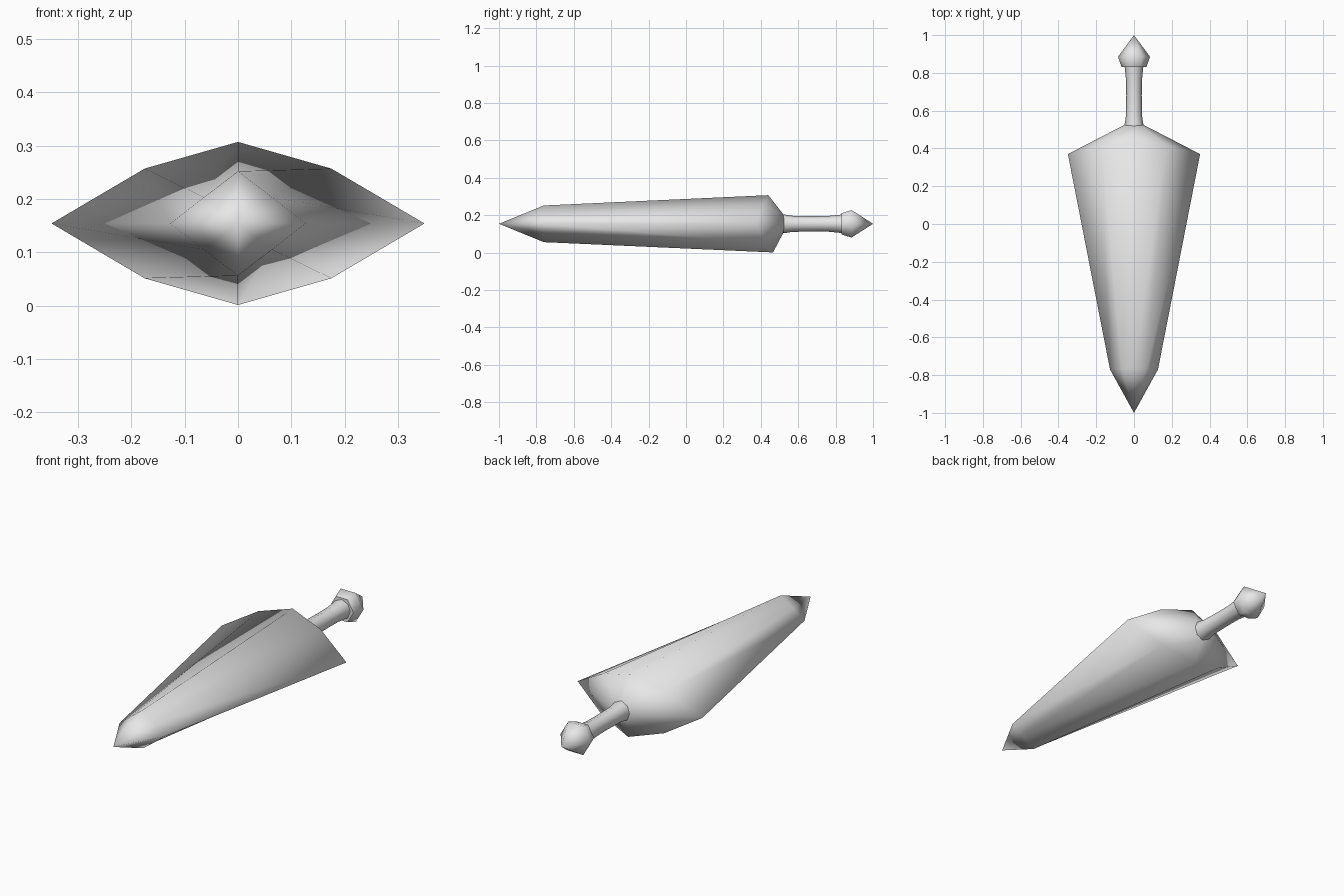
import bpy, bmesh, math

if "Cube" in bpy.data.objects:
    bpy.data.objects.remove(bpy.data.objects["Cube"])

ZC = 0.154  # height of the long axis

steel = bpy.data.materials.new("light_grey")
steel.diffuse_color = (0.8, 0.8, 0.8, 1)
steel.use_nodes = True
steel.node_tree.nodes["Principled BSDF"].inputs["Base Color"].default_value = steel.diffuse_color


def loft(name, rings, sharp_angle=None):
    """Skin a list of equal-length closed rings and close both ends."""
    bm = bmesh.new()
    rows = [[bm.verts.new(p) for p in ring] for ring in rings]
    n = len(rows[0])
    for a, b in zip(rows, rows[1:]):
        for i in range(n):
            j = (i + 1) % n
            bm.faces.new((a[i], a[j], b[j], b[i]))
    bm.faces.new(rows[0])
    bm.faces.new(rows[-1])
    # collapse pointed ends
    bmesh.ops.remove_doubles(bm, verts=bm.verts, dist=0.002)
    bmesh.ops.recalc_face_normals(bm, faces=bm.faces)
    for f in bm.faces:
        f.smooth = True
    me = bpy.data.meshes.new(name)
    bm.to_mesh(me)
    bm.free()
    me.materials.append(steel)
    ob = bpy.data.objects.new(name, me)
    bpy.context.collection.objects.link(ob)
    if sharp_angle:
        bpy.context.view_layer.objects.active = ob
        ob.select_set(True)
        bpy.ops.object.shade_smooth_by_angle(angle=math.radians(sharp_angle))
        ob.select_set(False)
    return ob


def section(right, upper, top, lower, bottom):
    """Eight-point blade section mirrored in x; each point is (x, y, z offset)."""
    half = [top, upper, right, lower, bottom]
    pts = half + [(-x, y, z) for x, y, z in (lower, right, upper)]
    return [(x, y, ZC + z) for x, y, z in pts]


def round_ring(y, r, sides):
    return [(r * math.cos(math.tau * i / sides), y,
             ZC + r * math.sin(math.tau * i / sides)) for i in range(sides)]


# Blade: point, diamond section, wide shoulder, neck
point = [(0, -1, ZC)] * 8
diamond = section((0.127, -0.77, 0), (0.064, -0.765, 0.049), (0, -0.76, 0.098),
                  (0.064, -0.765, -0.049), (0, -0.76, -0.098))
shoulder = section((0.35, 0.37, 0), (0.175, 0.415, 0.103), (0, 0.44, 0.153),
                   (0.175, 0.425, -0.103), (0, 0.465, -0.153))
neck = section((0.05, 0.525, 0), (0.036, 0.522, 0.04), (0, 0.517, 0.055),
               (0.036, 0.522, -0.04), (0, 0.517, -0.055))
loft("blade", [point, diamond, shoulder, neck])

# Grip: waisted rod
grip = [(0.50, 0.052), (0.525, 0.05), (0.57, 0.043), (0.68, 0.041),
        (0.76, 0.042), (0.84, 0.05)]
loft("grip", [round_ring(y, r, 8) for y, r in grip], 50)

# Pommel: six-sided flared cap ending in a point
pommel = [(0.832, 0.066), (0.885, 0.085), (1.0, 0.0)]
loft("pommel", [round_ring(y, r, 6) for y, r in pommel], 62)
